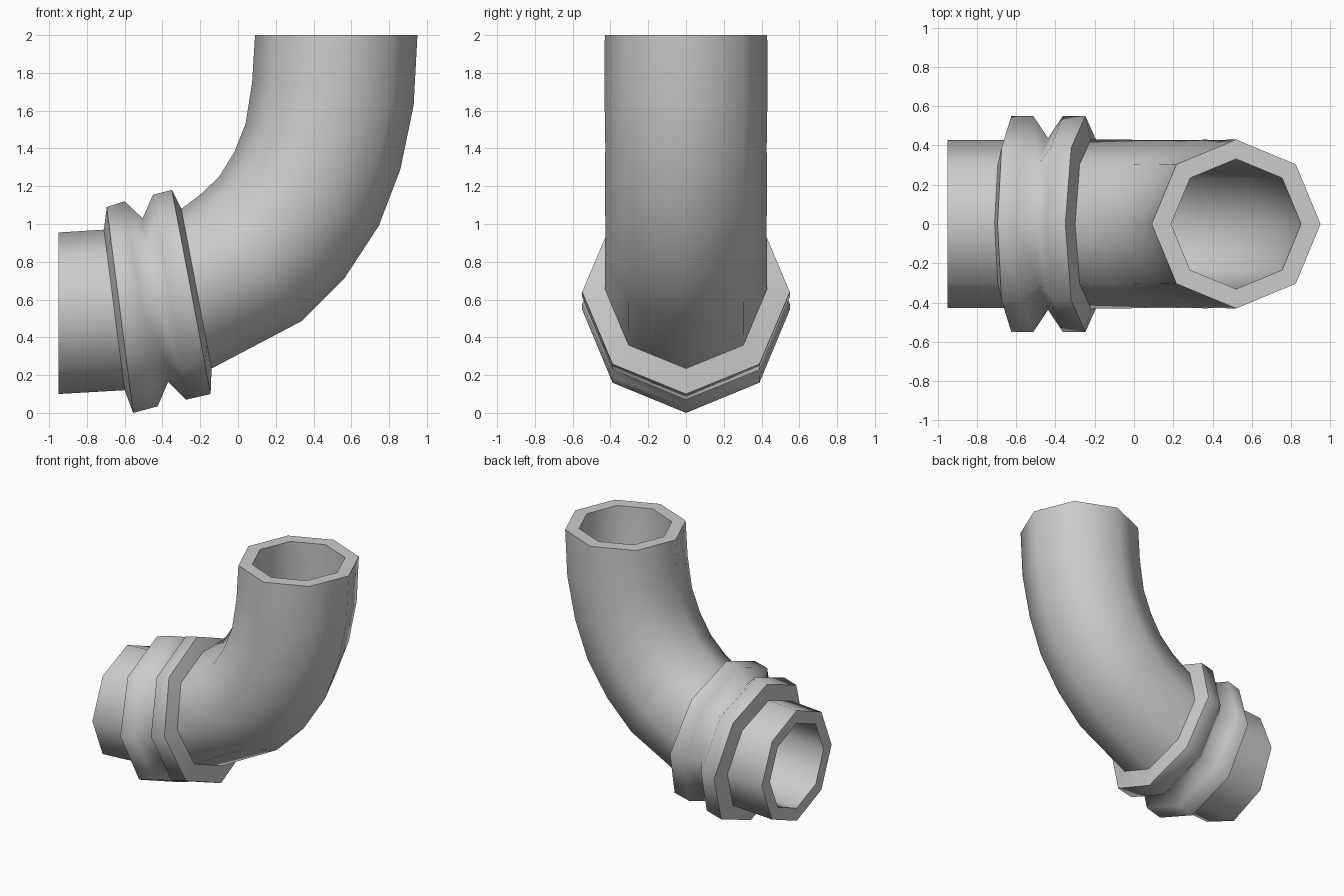
import bpy, bmesh, math
from mathutils import Vector

if "Cube" in bpy.data.objects:
    bpy.data.objects.remove(bpy.data.objects["Cube"])

# Cross-section stations in the x-z plane: inner-bend point, outer-bend point
OUTER = [
    (-.95, .955, -.95, .10),      # open socket end
    (-.71, .97, -.60, .12),
    (-.695, 1.09, -.555, 0),      # first collar
    (-.60, 1.12, -.425, .035),
    (-.505, 1.03, -.37, .165),    # groove
    (-.45, 1.155, -.275, .07),    # second collar
    (-.35, 1.18, -.145, .10),
    (-.30, 1.08, -.14, .235),
    (-.20, 1.155, .335, .485),    # bend
    (-.10, 1.25, .565, .715),
    (-.02, 1.38, .745, .99),
    (.04, 1.53, .86, 1.29),
    (.075, 1.75, .93, 1.63),
    (.09, 2.0, .95, 2.0),         # open top end
]
SHARP = {0, 1, 2, 6, 7, 13}
BORE = [13, 12, 11, 10, 9, 8, 7, 4, 1, 0]
SIDES = 8

bm = bmesh.new()


def ring(station, scale=1.0):
    a = Vector((station[0], 0, station[1]))
    b = Vector((station[2], 0, station[3]))
    centre, half = (a + b) / 2, (b - a) / 2 * scale
    side = Vector((0, half.length, 0))
    angles = [math.tau * i / SIDES for i in range(SIDES)]
    return [bm.verts.new(centre + half * math.cos(t) + side * math.sin(t))
            for t in angles]


# Outer skin followed by the bore, joined into one closed shell
rings = [ring(s) for s in OUTER] + [ring(OUTER[i], .77) for i in BORE]
sharp = SHARP | {len(OUTER), len(rings) - 1}
for r, current in enumerate(rings):
    following = rings[(r + 1) % len(rings)]
    for i in range(SIDES):
        j = (i + 1) % SIDES
        face = bm.faces.new((current[i], current[j], following[j], following[i]))
        face.smooth = True
bmesh.ops.recalc_face_normals(bm, faces=bm.faces[:])

# Crisp rims and collar shoulders
for r in sharp:
    for i in range(SIDES):
        bm.edges.get((rings[r][i], rings[r][(i + 1) % SIDES])).smooth = False

mesh = bpy.data.meshes.new("pipe_elbow")
bm.to_mesh(mesh)
bm.free()
bpy.context.collection.objects.link(bpy.data.objects.new("pipe_elbow", mesh))
